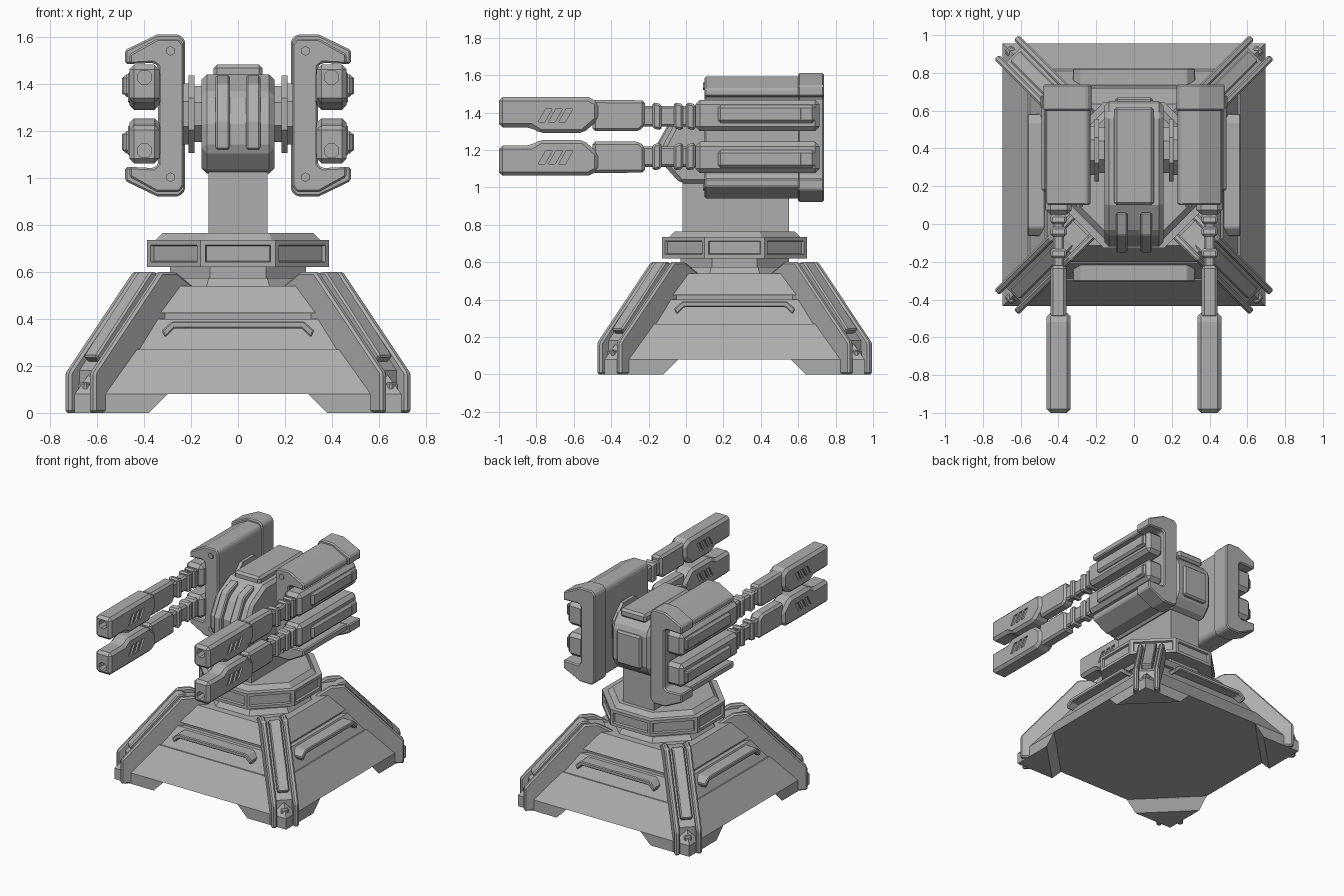
import bpy, bmesh
from math import sin, cos, pi
from mathutils import Matrix, Vector

cube = bpy.data.objects.get("Cube")
if cube:
    bpy.data.objects.remove(cube)

GREY = (0.42, 0.42, 0.42, 1)
mat = bpy.data.materials.new("plain grey")
mat.use_nodes = True
mat.diffuse_color = GREY
mat.node_tree.nodes["Principled BSDF"].inputs["Base Color"].default_value = GREY

CY = 0.26                      # centre of the base in y
BASE = Vector((0, CY, 0))
GUN = Vector((0, 0, 1.272))    # mirror centre of the gun pairs


def finish(name, bm, origin=(0, 0, 0), bevel=0, mirror=""):
    bmesh.ops.recalc_face_normals(bm, faces=bm.faces)
    me = bpy.data.meshes.new(name)
    bm.to_mesh(me)
    bm.free()
    me.materials.append(mat)
    ob = bpy.data.objects.new(name, me)
    ob.location = origin
    bpy.context.collection.objects.link(ob)
    if bevel:
        mod = ob.modifiers.new("bevel", 'BEVEL')
        mod.width, mod.segments, mod.limit_method = bevel, 1, 'ANGLE'
    if mirror:
        mod = ob.modifiers.new("mirror", 'MIRROR')
        mod.use_axis = [a in mirror for a in "xyz"]
        mod.use_clip = mod.use_mirror_merge = False
    return ob


def prism(name, pts, axis, a, b, origin=(0, 0, 0), bevel=0, mirror=""):
    """Extrude a 2D outline from a to b along an axis."""
    bm = bmesh.new()
    i = "xyz".index(axis)

    def vert(p, d):
        co = list(p)
        co.insert(i, d)
        return bm.verts.new(Vector(co) - Vector(origin))
    lo = [vert(p, a) for p in pts]
    hi = [vert(p, b) for p in pts]
    bm.faces.new(lo)
    bm.faces.new(hi)
    n = len(pts)
    for k in range(n):
        j = (k + 1) % n
        bm.faces.new((lo[k], lo[j], hi[j], hi[k]))
    return finish(name, bm, origin, bevel, mirror)


def box(name, x, y, z, **kw):
    pts = [(y[0], z[0]), (y[1], z[0]), (y[1], z[1]), (y[0], z[1])]
    return prism(name, pts, 'x', x[0], x[1], **kw)


def ngon(u, v, r, n=8):
    r /= cos(pi / n)
    return [(u + r * cos((2 * k + 1) * pi / n), v + r * sin((2 * k + 1) * pi / n)) for k in range(n)]


def tier(name, n, z0, r0, z1, r1, slot=0):
    """Upright n-sided frustum on the base centre; slot insets its sides."""
    bm = bmesh.new()
    lo = [bm.verts.new((*p, z0)) for p in ngon(0, 0, r0, n)]
    hi = [bm.verts.new((*p, z1)) for p in ngon(0, 0, r1, n)]
    bm.faces.new(lo)
    bm.faces.new(hi)
    sides = [bm.faces.new((lo[k], lo[(k + 1) % n], hi[(k + 1) % n], hi[k])) for k in range(n)]
    bmesh.ops.recalc_face_normals(bm, faces=bm.faces)
    if slot:
        bmesh.ops.inset_individual(bm, faces=sides, thickness=slot)
        bmesh.ops.inset_individual(bm, faces=sides, thickness=0.006, depth=-0.015)
    return finish(name, bm, BASE)


def around(ob, start):
    """Repeat a base-centred part on all four sides."""
    for k in range(4):
        o = ob if k == 0 else ob.copy()
        if k:
            bpy.context.collection.objects.link(o)
        o.matrix_world = Matrix.Translation(BASE) @ Matrix.Rotation(start + k * pi / 2, 4, 'Z')


# Base body
tier("base_skirt", 4, 0.08, 0.695, 0.27, 0.56)
tier("base_slope", 4, 0.27, 0.55, 0.40, 0.47)
tier("base_groove", 4, 0.39, 0.44, 0.44, 0.44)
tier("base_upper", 4, 0.425, 0.46, 0.54, 0.375)
tier("base_cap", 8, 0.53, 0.33, 0.575, 0.30)
tier("turntable_collar", 8, 0.57, 0.29, 0.63, 0.29)
tier("turntable_ring", 8, 0.62, 0.387, 0.735, 0.387, slot=0.03)
tier("turntable_top", 8, 0.735, 0.35, 0.765, 0.32)

# Corner feet with sloping inner faces
bm = bmesh.new()
for z, e in ((0.0, 0.38), (0.08, 0.30)):
    for p in ((e, 0.695), (0.695, e), (0.695, 0.695)):
        bm.verts.new((*p, z))
bmesh.ops.convex_hull(bm, input=bm.verts)
around(finish("corner_foot", bm), 0)

# Side handles
handle = [(-0.31, 0.32), (-0.27, 0.36), (0.27, 0.36), (0.31, 0.32),
          (0.325, 0.35), (0.28, 0.39), (-0.28, 0.39), (-0.325, 0.35)]
around(prism("side_handle", handle, 'y', -0.565, -0.46, bevel=0.006), 0)

# Legs on the diagonals
rail = [(0.955, 0), (0.955, 0.17), (0.55, 0.6), (0.46, 0.6), (0.34, 0.53), (0.42, 0.3), (0.8, 0)]
core = [(0.9, 0.02), (0.9, 0.18), (0.53, 0.575), (0.4, 0.56), (0.42, 0.3), (0.8, 0.02)]
bar = [(0.895, 0.24), (0.565, 0.6), (0.53, 0.6), (0.48, 0.56), (0.84, 0.2)]
for s in (-1, 1):
    lo, hi = sorted((s * 0.055, s * 0.092))
    around(prism("leg_rail", rail, 'y', lo, hi, bevel=0.01), pi / 4)
around(prism("leg_core", core, 'y', -0.06, 0.06), pi / 4)
around(prism("leg_spine", bar, 'y', -0.04, 0.04, bevel=0.008), pi / 4)
around(box("leg_toe_block", (0.88, 0.945), (-0.025, 0.025), (0.0, 0.13), bevel=0.008), pi / 4)

# Neck and head
box("neck", (-0.125, 0.125), (-0.02, 0.55), (0.76, 1.1))
head = [(-0.12, 1.12), (-0.03, 1.02), (0.58, 1.02), (0.65, 1.1), (0.65, 1.36), (0.58, 1.44),
        (0.1, 1.44), (-0.05, 1.36), (-0.12, 1.23)]
prism("head", head, 'x', -0.155, 0.155, bevel=0.022)
box("head_top_plate", (-0.105, 0.105), (0.1, 0.62), (1.42, 1.482), bevel=0.015)
box("head_back_panel", (-0.1, 0.1), (0.6, 0.67), (1.1, 1.34), bevel=0.012)
strip = [(-0.15, 1.12), (-0.15, 1.24), (-0.06, 1.40), (0.06, 1.44), (0.06, 1.12)]
prism("head_face_strip", strip, 'x', 0.035, 0.095, mirror="x", bevel=0.008)

# Axles joining the head to the gun mounts
prism("axle_inner", ngon(0.39, 1.272, 0.12), 'x', 0.15, 0.2, mirror="x")
prism("axle_flange", ngon(0.39, 1.272, 0.165), 'x', 0.185, 0.21, mirror="x")
prism("axle_outer", ngon(0.39, 1.272, 0.13), 'x', 0.2, 0.235, mirror="x")


# C-shaped gun mounts
def mount(name, d, y0, y1):
    upper = [(0.34, 1.272), (0.34, 1.475), (0.36, 1.49), (0.48 - d, 1.485), (0.48 - d, 1.545 - d),
             (0.345, 1.61 - d), (0.25, 1.61 - d), (0.225 + d / 3, 1.585 - d)]
    lower = [(x, 2 * GUN.z - 0.012 - z) for x, z in reversed(upper[1:])]
    prism(name, upper + lower, 'y', y0, y1, bevel=0.008, mirror="x")


mount("gun_mount", 0.018, 0.1, 0.61)
mount("gun_mount_rear", 0.0, 0.60, 0.738)
prism("mount_bolt", ngon(0.287, 1.541, 0.018, 6), 'y', 0.09, 0.11, origin=GUN, mirror="xz")

# Guns: upper pair is modelled, the rest mirrored
kw = dict(origin=GUN, mirror="xz")
box("gun_breech", (0.33, 0.468), (0.05, 0.715), (1.30, 1.468), bevel=0.025, **kw)
box("gun_side_rail", (0.45, 0.49), (0.17, 0.69), (1.345, 1.44), bevel=0.015, **kw)
box("gun_rail_end", (0.45, 0.494), (0.61, 0.68), (1.355, 1.43), bevel=0.006, **kw)
box("gun_neck", (0.37, 0.43), (-0.25, 0.07), (1.325, 1.435), bevel=0.012, **kw)
for y in (-0.18, -0.065, 0.0):
    ribs = [(y, 1.315), (y + 0.05, 1.305), (y + 0.05, 1.445), (y, 1.455)]
    prism("gun_neck_rib", ribs, 'x', 0.357, 0.443, bevel=0.012, **kw)
mid = [(-0.5, 1.30), (-0.25, 1.30), (-0.22, 1.33), (-0.22, 1.465), (-0.5, 1.468)]
prism("gun_barrel", mid, 'x', 0.357, 0.443, bevel=0.015, **kw)
shroud = [(-1, 1.32), (-0.83, 1.32), (-0.78, 1.29), (-0.55, 1.29), (-0.47, 1.36),
          (-0.47, 1.455), (-0.52, 1.482), (-1, 1.482)]
gun = prism("gun_shroud", shroud, 'x', 0.335, 0.462, bevel=0.02, **kw)

# Cutters for vent slots and muzzles
cutters = []
for side in (-1, 1):
    for x in (0.335, 0.462):
        for base in (1.35, 1.125):
            for k in range(3):
                y = -0.79 + 0.055 * k
                slot = [(y, base), (y + 0.035, base), (y + 0.075, base + 0.07), (y + 0.04, base + 0.07)]
                cutters.append(prism("cut", slot, 'x', side * x - 0.012, side * x + 0.012))
    for s in (-1, 1):
        hole = ngon(side * 0.398, GUN.z + s * 0.156, 0.03)
        cutters.append(prism("cut", hole, 'y', -1.05, -0.93))
bpy.ops.object.select_all(action='DESELECT')
for c in cutters:
    c.select_set(True)
bpy.context.view_layer.objects.active = cutters[0]
bpy.ops.object.join()
cutter = bpy.context.view_layer.objects.active
cutter.hide_render = True
mod = gun.modifiers.new("cut", 'BOOLEAN')
mod.operation, mod.solver, mod.object = 'DIFFERENCE', 'EXACT', cutter
bpy.ops.object.select_all(action='DESELECT')
bpy.context.view_layer.objects.active = gun
gun.select_set(True)
for m in list(gun.modifiers):
    bpy.ops.object.modifier_apply(modifier=m.name)
bpy.data.objects.remove(cutter)

# Lower muzzle plates
box("muzzle_plate", (0.365, 0.431), (-1.0, -0.98), (1.335, 1.385), bevel=0.008, **kw)
